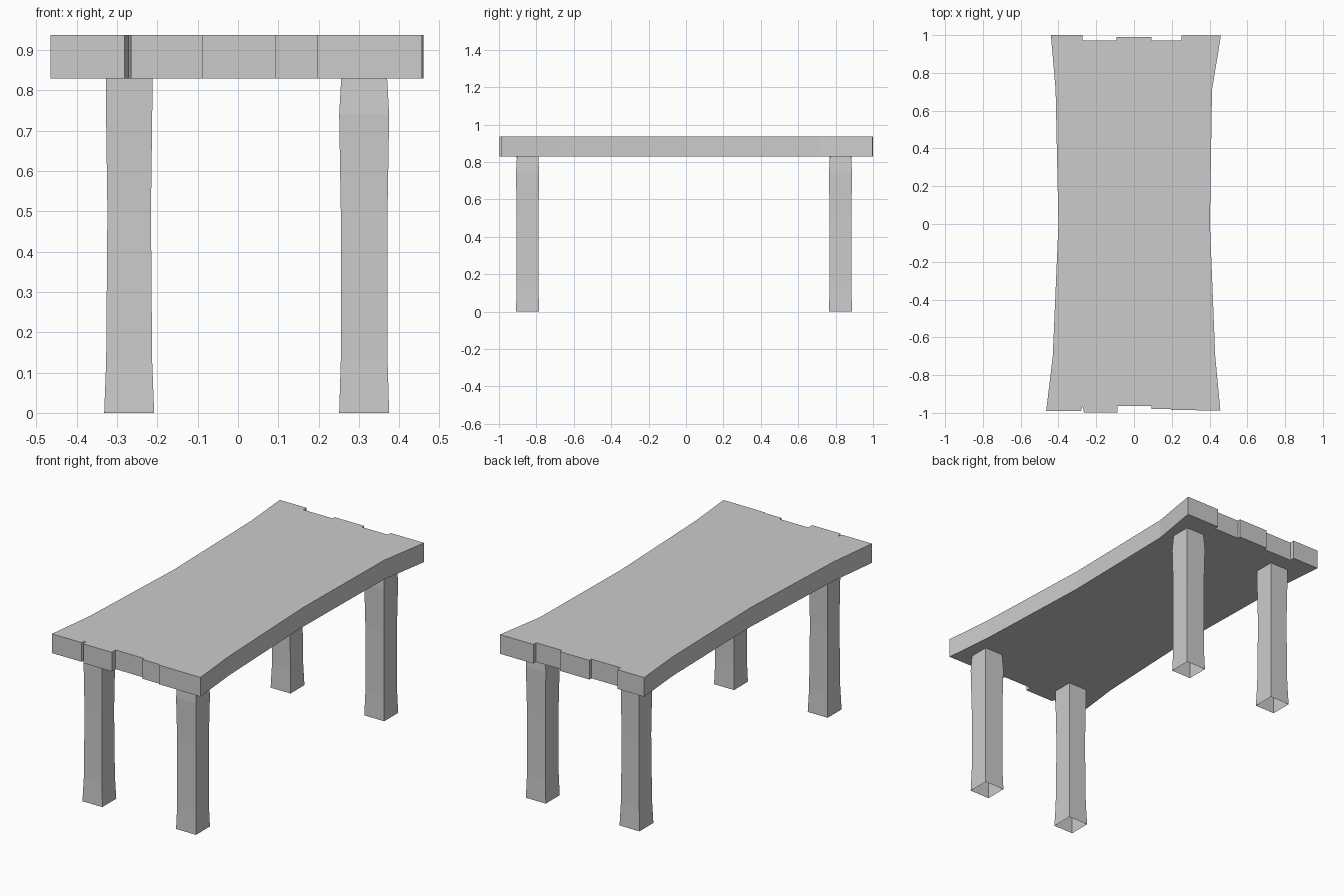
import bpy, bmesh

if "Cube" in bpy.data.objects:
    bpy.data.objects.remove(bpy.data.objects["Cube"])


def make_object(name, bm):
    mesh = bpy.data.meshes.new(name)
    bm.to_mesh(mesh)
    bm.free()
    obj = bpy.data.objects.new(name, mesh)
    bpy.context.collection.objects.link(obj)
    return obj


# Table top: waisted plank slab with uneven board ends
outline = [
    (-0.465, -0.99), (-0.282, -0.99), (-0.272, -0.965), (-0.265, -0.997),
    (-0.087, -0.997), (-0.087, -0.963), (0.092, -0.963), (0.092, -0.979),
    (0.197, -0.979), (0.197, -0.985), (0.457, -0.987),
    (0.43, -0.7), (0.402, 0.0), (0.413, 0.71), (0.46, 0.997),
    (0.252, 0.997), (0.252, 0.972), (0.092, 0.972), (0.092, 0.99),
    (-0.092, 0.99), (-0.092, 0.972), (-0.273, 0.972), (-0.273, 1.0),
    (-0.44, 1.0), (-0.415, 0.71), (-0.40, 0.0), (-0.43, -0.7),
]
BOTTOM, TOP = 0.829, 0.937
bm = bmesh.new()
low = [bm.verts.new((x, y, BOTTOM)) for x, y in outline]
high = [bm.verts.new((x, y, TOP)) for x, y in outline]
bm.faces.new(low[::-1])
bm.faces.new(high)
for i in range(len(low)):
    j = (i + 1) % len(low)
    bm.faces.new((low[i], low[j], high[j], high[i]))
make_object("table_top", bm)


# Legs: hollow square posts, slightly flared, open at the foot
def leg(name, cx, cy, profile):
    bm = bmesh.new()
    rings = []
    for z, h in profile:
        rings.append([bm.verts.new((cx + sx * h, cy + sy * h, z))
                      for sx, sy in ((-1, -1), (1, -1), (1, 1), (-1, 1))])
    for a, b in zip(rings, rings[1:]):
        for i in range(4):
            j = (i + 1) % 4
            bm.faces.new((a[i], a[j], b[j], b[i]))
    make_object(name, bm)


flared_foot = [(0, 0.062), (0.13, 0.057), (0.5, 0.054), (0.72, 0.057), (BOTTOM, 0.058)]
flared_head = [(0, 0.062), (0.13, 0.058), (0.5, 0.058), (0.74, 0.062), (BOTTOM, 0.057)]
for end, cy in (("front", -0.847), ("back", 0.826)):
    leg(end + "_left_leg", -0.270, cy, flared_foot)
    leg(end + "_right_leg", 0.313, cy, flared_head)
